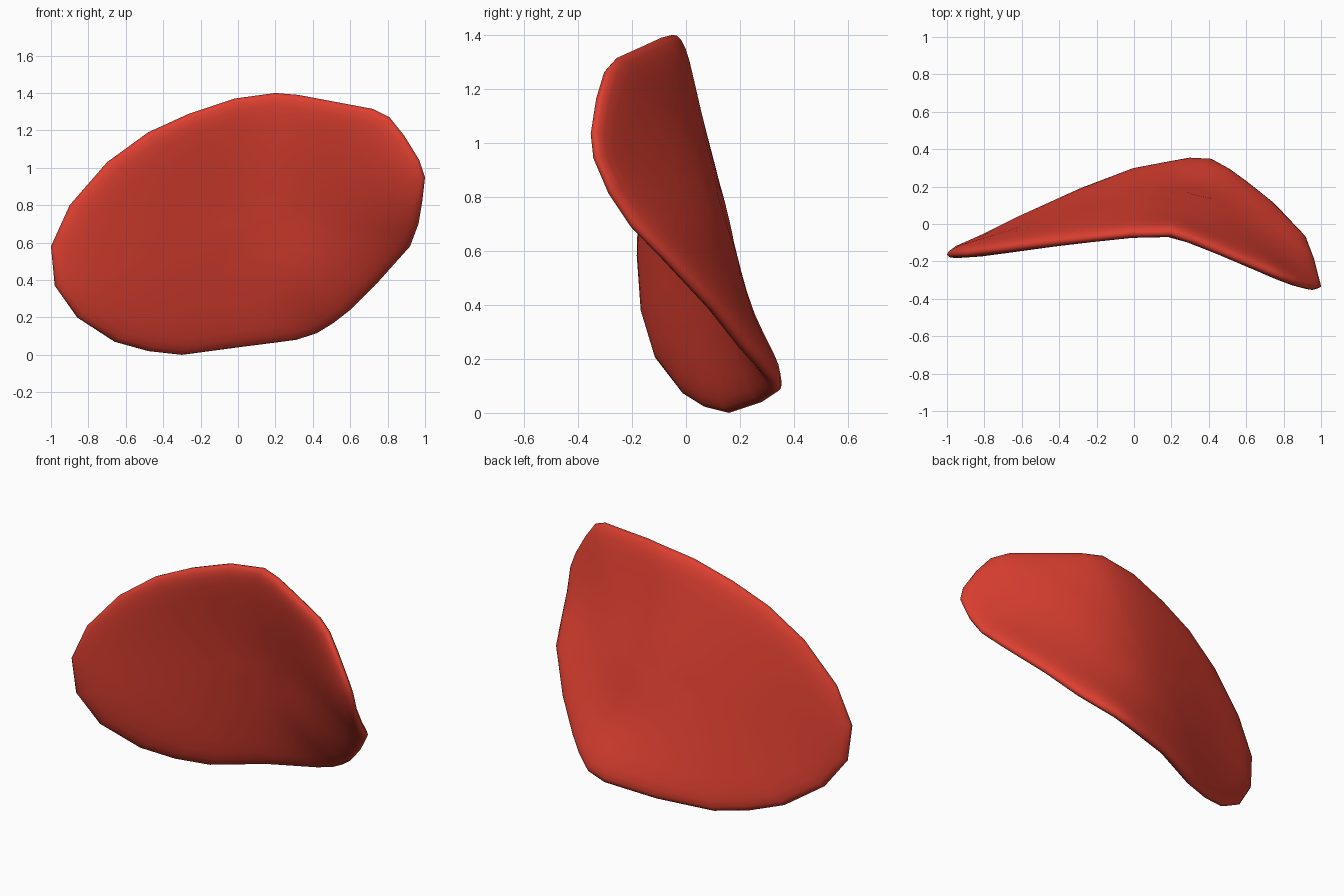
import bpy, bmesh
from mathutils import Vector
from math import sqrt, log

if "Cube" in bpy.data.objects:
    bpy.data.objects.remove(bpy.data.objects["Cube"])

# Rim of the curved petal, counter-clockwise seen from the front (x, y, z)
RIM = [Vector(p) for p in [
    (-1, -.165, .58), (-.98, -.15, .37), (-.86, -.1, .2), (-.66, 0, .07),
    (-.48, .08, .02), (-.3, .16, 0), (0, .28, .04), (.18, .315, .063), (.31, .34, .08),
    (.42, .335, .115), (.51, .285, .17), (.6, .22, .24), (.75, .1, .39),
    (.92, -.08, .58), (.965, -.2, .7), (.985, -.28, .82), (1, -.335, .95),
    (.97, -.345, 1.04), (.89, -.325, 1.17), (.81, -.295, 1.27), (.72, -.255, 1.315),
    (.48, -.155, 1.36), (.32, -.09, 1.39), (.2, -.05, 1.4), (-.02, -.055, 1.37),
    (-.26, -.08, 1.29), (-.48, -.105, 1.19), (-.7, -.135, 1.03), (-.9, -.16, .8)]]
# Points down the soft fold in the middle
FOLD = [Vector(p) for p in [(.37, .185, .4), (.33, .093, .75), (.28, .0, 1.08)]]
CX, CZ, HALF = 0.05, 0.7, 0.042
RINGS = [.15, .3, .45, .6, .74, .85, .92, .965, .99]


def kernel(dx, dz):
    r2 = dx * dx + dz * dz
    return r2 * log(r2) if r2 > 1e-12 else 0.0


def solve(rows):
    """Gauss-Jordan elimination on augmented rows."""
    n = len(rows)
    for c in range(n):
        p = max(range(c, n), key=lambda k: abs(rows[k][c]))
        rows[c], rows[p] = rows[p], rows[c]
        rows[c] = [v / rows[c][c] for v in rows[c]]
        for k in range(n):
            if k != c:
                f = rows[k][c]
                rows[k] = [a - f * b for a, b in zip(rows[k], rows[c])]
    return [row[-1] for row in rows]


# Smooth bent sheet stretched through the rim and fold (thin plate)
pts = RIM + FOLD
rows = [[kernel(p.x - q.x, p.z - q.z) for q in pts] + [1, p.x, p.z, p.y] for p in pts]
rows += [[1.0] * len(pts) + [0] * 4,
         [q.x for q in pts] + [0] * 4,
         [q.z for q in pts] + [0] * 4]
W = solve(rows)


def sheet(x, z):
    """Depth of the middle of the sheet."""
    return (sum(w * kernel(x - q.x, z - q.z) for w, q in zip(W, pts))
            + W[-3] + W[-2] * x + W[-1] * z)


def point(r, s, side):
    """Point at fraction s from centre to rim point r, offset to one side."""
    x, z = CX + s * (r.x - CX), CZ + s * (r.z - CZ)
    e = .03
    n = Vector((sheet(x - e, z) - sheet(x + e, z), 2 * e,
                sheet(x, z - e) - sheet(x, z + e))).normalized()
    return Vector((x, sheet(x, z), z)) + n * side * HALF * sqrt(max(0, 1 - s ** 14))


count = len(RIM)
bm = bmesh.new()
edge = [bm.verts.new(r) for r in RIM]

# Front and back skins share the rim
for side in (-1, 1):
    centre = bm.verts.new(point(RIM[0], 0, side))
    loops = [[bm.verts.new(point(r, s, side)) for r in RIM] for s in RINGS] + [edge]
    for i in range(count):
        j = (i + 1) % count
        bm.faces.new((centre, loops[0][i], loops[0][j]))
        for a, b in zip(loops, loops[1:]):
            bm.faces.new((a[i], b[i], b[j], a[j]))
bmesh.ops.recalc_face_normals(bm, faces=bm.faces)

# Rest on the floor
bmesh.ops.translate(bm, verts=bm.verts, vec=(0, 0, -min(v.co.z for v in bm.verts)))
for f in bm.faces:
    f.smooth = True

mesh = bpy.data.meshes.new("curved_petal")
bm.to_mesh(mesh)
bm.free()
petal = bpy.data.objects.new("curved_petal", mesh)
bpy.context.collection.objects.link(petal)

red = bpy.data.materials.new("red")
red.diffuse_color = (.72, .05, .03, 1)
red.use_nodes = True
red.node_tree.nodes["Principled BSDF"].inputs["Base Color"].default_value = red.diffuse_color
mesh.materials.append(red)
